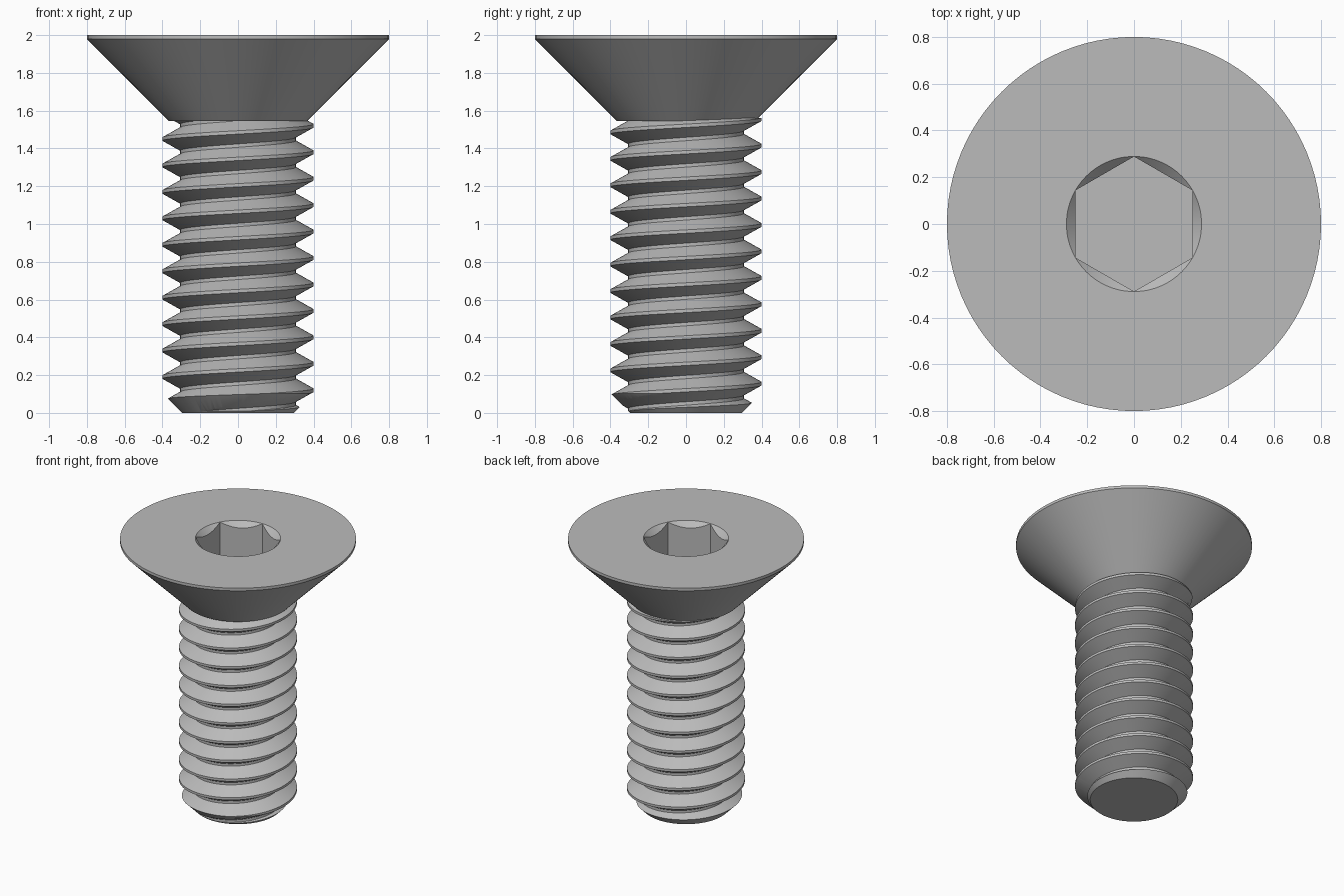
import bpy, bmesh
from math import pi, tau, cos, sin, radians

if "Cube" in bpy.data.objects:
    bpy.data.objects.remove(bpy.data.objects["Cube"])

steel = bpy.data.materials.new("grey steel")
steel.use_nodes = True
GREY = (0.5, 0.5, 0.5, 1)
steel.diffuse_color = GREY
steel.node_tree.nodes["Principled BSDF"].inputs["Base Color"].default_value = GREY

SEG = 96
HEAD_Z = 1.546
PITCH = 0.14


def to_object(name, bm):
    bmesh.ops.recalc_face_normals(bm, faces=bm.faces)
    mesh = bpy.data.meshes.new(name)
    bm.to_mesh(mesh)
    bm.free()
    mesh.materials.append(steel)
    obj = bpy.data.objects.new(name, mesh)
    bpy.context.collection.objects.link(obj)
    return obj


def lathe(name, profile, sides=SEG, phase=0.0):
    """Closed solid turned from (radius, height) points."""
    bm = bmesh.new()
    rings = [[bm.verts.new((r * cos(phase + tau * i / sides),
                            r * sin(phase + tau * i / sides), z))
              for i in range(sides)] for r, z in profile]
    for a, b in zip(rings, rings[1:]):
        for i in range(sides):
            j = (i + 1) % sides
            bm.faces.new((a[i], a[j], b[j], b[i]))
    bm.faces.new(rings[0])
    bm.faces.new(rings[-1])
    return to_object(name, bm)


def activate(obj):
    bpy.ops.object.select_all(action='DESELECT')
    obj.select_set(True)
    bpy.context.view_layer.objects.active = obj


def boolean(obj, cutter, operation):
    activate(obj)
    mod = obj.modifiers.new("cut", 'BOOLEAN')
    mod.operation = operation
    mod.solver = 'EXACT'
    mod.object = cutter
    bpy.ops.object.modifier_apply(modifier=mod.name)
    bpy.data.objects.remove(cutter)


def smooth(obj):
    activate(obj)
    bpy.ops.object.shade_smooth_by_angle(angle=radians(25))


# Countersunk head with a chamfered hexagonal socket
head = lathe("countersunk_head",
             [(0.366, HEAD_Z), (0.8, 1.98), (0.8, 2.0)])
boolean(head, lathe("hex_cutter", [(0.2885, 1.64), (0.2885, 2.1)], 6, pi / 2),
        'DIFFERENCE')
boolean(head, lathe("chamfer_cutter", [(0.239, 1.95), (0.299, 2.01)]),
        'DIFFERENCE')
smooth(head)

# Right-handed thread: one tooth profile swept along a helix
tooth = [(-0.009, 0.4), (0.009, 0.4), (0.061, 0.306), (0.079, 0.306)]
TURNS = 15
bm = bmesh.new()
rows = []
for i in range(TURNS * SEG + 1):
    angle = tau * i / SEG
    rise = 0.12 - 3 * PITCH + PITCH * i / SEG
    rows.append([bm.verts.new((r * cos(angle), r * sin(angle), rise + dz))
                 for dz, r in tooth])
for i in range(TURNS * SEG):
    a, b = rows[i], rows[i + 1]
    for j in range(3):
        bm.faces.new((a[j], b[j], b[j + 1], a[j + 1]))
    if i + SEG + 1 < len(rows):
        bm.faces.new((a[3], b[3], rows[i + SEG + 1][0], rows[i + SEG][0]))

# Trim both ends level and close them
for z, direction in ((-0.05, -1), (1.562, 1)):
    bmesh.ops.bisect_plane(bm, geom=bm.verts[:] + bm.edges[:] + bm.faces[:],
                           plane_co=(0, 0, z), plane_no=(0, 0, direction),
                           clear_outer=True)
bmesh.ops.holes_fill(bm, edges=[e for e in bm.edges if e.is_boundary], sides=0)
shank = to_object("threaded_shank", bm)

# Chamfered tip
boolean(shank, lathe("tip_cutter", [(0.297, 0), (0.497, 0.2), (0.497, 1.7)]),
        'INTERSECT')
smooth(shank)
